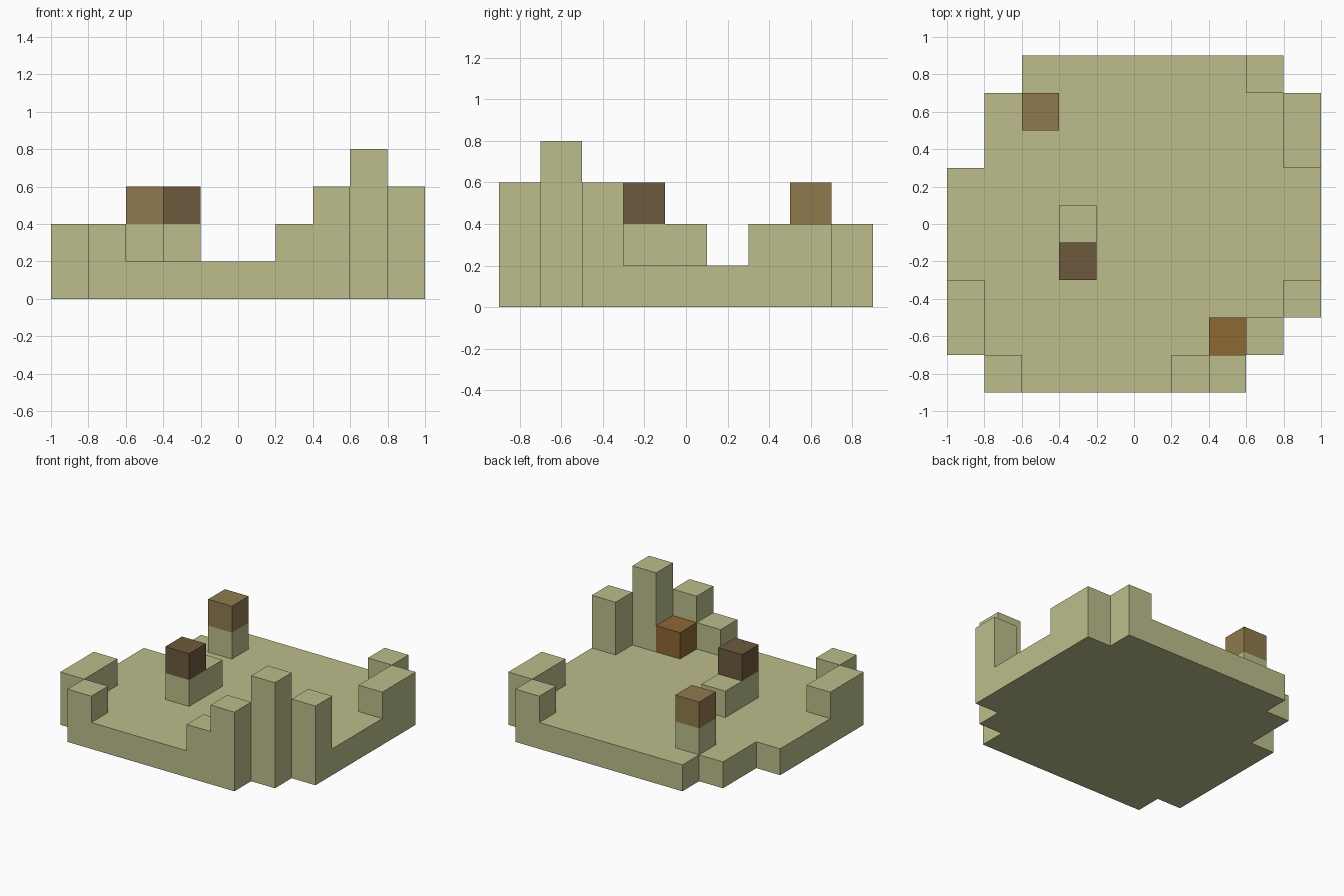
import bpy
import bmesh
from mathutils import Vector

if "Cube" in bpy.data.objects:
    bpy.data.objects.remove(bpy.data.objects["Cube"], do_unlink=True)

STEP = 0.2
ORIGIN = Vector((-1.0, -0.9, 0.0))


def material(name, rgb):
    mat = bpy.data.materials.new(name)
    mat.use_nodes = True
    mat.diffuse_color = (*rgb, 1)
    mat.node_tree.nodes["Principled BSDF"].inputs["Base Color"].default_value = (*rgb, 1)
    return mat


def voxel_object(name, cells, mat):
    """Build only the outer skin of a set of unit cells, then merge flat areas."""
    bm = bmesh.new()
    for cell in cells:
        for axis in range(3):
            for sign in (-1, 1):
                normal = Vector((0, 0, 0))
                normal[axis] = sign
                if tuple(int(a + b) for a, b in zip(cell, normal)) in cells:
                    continue
                u = Vector((0, 0, 0))
                u[(axis + 1) % 3] = 0.5
                v = normal.cross(u)
                centre = Vector(cell) + Vector((0.5, 0.5, 0.5)) + normal / 2
                corners = (centre - u - v, centre + u - v, centre + u + v, centre - u + v)
                bm.faces.new([bm.verts.new(ORIGIN + c * STEP) for c in corners])
    bmesh.ops.remove_doubles(bm, verts=bm.verts, dist=0.001)
    bmesh.ops.dissolve_limit(bm, angle_limit=0.01, verts=bm.verts, edges=bm.edges)
    mesh = bpy.data.meshes.new(name)
    bm.to_mesh(mesh)
    bm.free()
    mesh.materials.append(mat)
    obj = bpy.data.objects.new(name, mesh)
    bpy.context.collection.objects.link(obj)
    return obj


moss = material("pale_moss", (0.503, 0.515, 0.258))
tan = material("tan_brown", (0.279, 0.195, 0.074))
dark = material("dark_brown", (0.153, 0.102, 0.047))
rust = material("rust_brown", (0.270, 0.138, 0.033))

# Floor: first and last cell of each row, front to back
rows = [(1, 8), (0, 9)] + [(0, 10)] * 4 + [(1, 10)] * 2 + [(2, 9)]
ground = {(x, y, 0) for y, (a, b) in enumerate(rows) for x in range(a, b)}

# Raised columns: (column, row) -> height in cells
heights = {
    (9, 2): 3, (8, 1): 4, (7, 0): 3, (6, 0): 2,  # front left ruin
    (1, 0): 2, (0, 1): 2, (0, 2): 2,             # front right wall
    (9, 6): 2, (9, 7): 2, (8, 8): 2,             # back left wall
    (3, 3): 2, (3, 4): 2, (2, 7): 2,             # inner pedestals
}
ground |= {(x, y, z) for (x, y), h in heights.items() for z in range(1, h)}
voxel_object("stepped_ground", ground, moss)

# Coloured blocks
voxel_object("pedestal_block_back", {(2, 7, 2)}, tan)
voxel_object("pedestal_block_middle", {(3, 3, 2)}, dark)
voxel_object("floor_block_front", {(7, 1, 1)}, rust)
